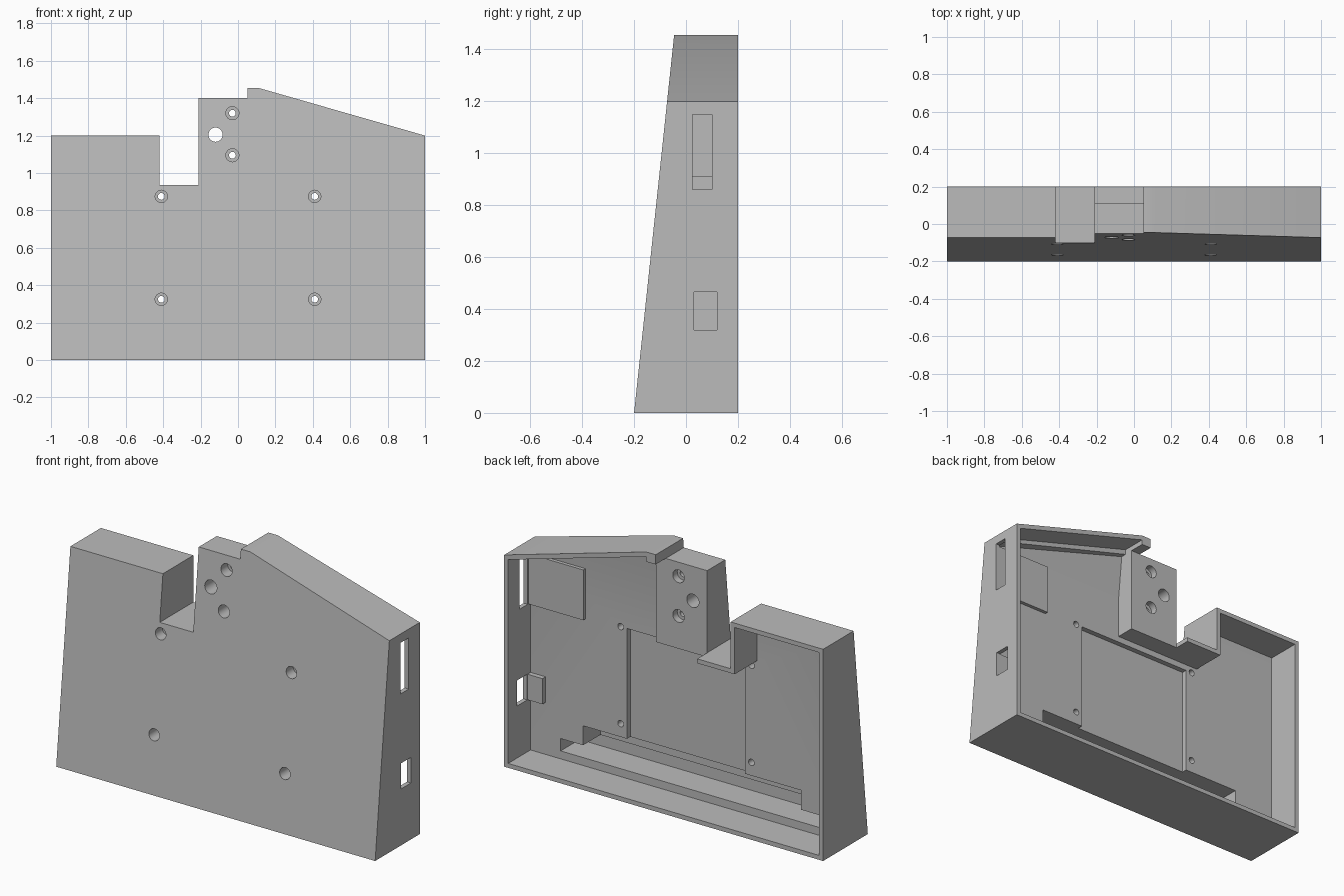
import bpy
import bmesh

default = bpy.data.objects.get("Cube")
if default:
    bpy.data.objects.remove(default, do_unlink=True)

WALL = 0.025     # shell wall
BACK = 0.2       # open rear rim
PANEL = 0.0      # inner face of the front panel
SLOPE = 0.106    # lean of the front face

grey = bpy.data.materials.new("plain grey")
grey.use_nodes = True
colour = (0.5, 0.5, 0.5, 1)
grey.diffuse_color = colour
grey.node_tree.nodes["Principled BSDF"].inputs["Base Color"].default_value = colour


def finish(name, bm):
    bmesh.ops.recalc_face_normals(bm, faces=bm.faces)
    mesh = bpy.data.meshes.new(name)
    bm.to_mesh(mesh)
    bm.free()
    mesh.materials.append(grey)
    obj = bpy.data.objects.new(name, mesh)
    bpy.context.collection.objects.link(obj)
    return obj


def prism(name, outline, y0, y1, lean=0.0, lean_from=0.0):
    """Extrude an x-z outline along y; the y0 end leans back above lean_from."""
    bm = bmesh.new()
    face = bm.faces.new([bm.verts.new((x, y0, z)) for x, z in outline])
    ext = bmesh.ops.extrude_face_region(bm, geom=[face])
    moved = [v for v in ext["geom"] if isinstance(v, bmesh.types.BMVert)]
    bmesh.ops.translate(bm, verts=moved, vec=(0, y1 - y0, 0))
    if lean_from > 0:
        bmesh.ops.bisect_plane(bm, geom=bm.verts[:] + bm.edges[:] + bm.faces[:],
                               plane_co=(0, 0, lean_from), plane_no=(0, 0, 1))
    for v in bm.verts:
        if abs(v.co.y - y0) < 1e-5:
            v.co.y += lean * max(0, v.co.z - lean_from)
    return finish(name, bm)


def box(name, x0, x1, y0, y1, z0, z1):
    return prism(name, [(x0, z0), (x1, z0), (x1, z1), (x0, z1)], y0, y1)


def bore(x, z, radius, y0, y1):
    bpy.ops.mesh.primitive_cylinder_add(
        vertices=32, radius=radius, depth=y1 - y0,
        location=(x, (y0 + y1) / 2, z), rotation=(1.5707963, 0, 0))
    obj = bpy.context.object
    obj.data.materials.append(grey)
    return obj


def cut(target, cutter):
    cutter.hide_render = True
    mod = target.modifiers.new("cut", "BOOLEAN")
    mod.operation = "DIFFERENCE"
    mod.solver = "EXACT"
    mod.object = cutter
    bpy.ops.object.select_all(action="DESELECT")
    bpy.context.view_layer.objects.active = target
    target.select_set(True)
    bpy.ops.object.modifier_apply(modifier=mod.name)
    bpy.data.objects.remove(cutter, do_unlink=True)


# Outer wedge with the notch and the sloping roof
shell = prism("enclosure_shell", [
    (-1, 0), (1, 0), (1, 1.2), (0.11, 1.455), (0.05, 1.455), (0.05, 1.4),
    (-0.21, 1.4), (-0.21, 0.935), (-0.42, 0.935), (-0.42, 1.2), (-1, 1.2)],
    -0.2, BACK, SLOPE)

# Rear cavity, leaving a solid mounting block beside the notch
inner = 1 - WALL
cut(shell, prism("cavity", [
    (-inner, WALL), (inner, WALL), (inner, 1.18), (0.11, 1.428), (0.11, 0.91),
    (-0.445, 0.91), (-0.445, 1.175), (-inner, 1.175)],
    PANEL, 0.3, SLOPE, 1.14))
cut(shell, box("block_relief", -0.2105, 0.12, 0.11, 0.3, 0.9, 1.4))

# Recesses in the inner face of the panel
cut(shell, box("board_recess", -0.37, 0.37, -0.03, 0.05, 0.2, 0.875))
cut(shell, box("upper_slot", -0.72, 0.645, -0.155, 0.05, 0.1, 0.25))
cut(shell, box("lower_slot", -0.85, 0.786, -0.17, 0.05, 0.07, 0.14))

# Counterbored screw holes through the panel
for x in (-0.41, 0.41):
    for z in (0.325, 0.875):
        cut(shell, bore(x, z, 0.033, -0.4, -0.045))
        cut(shell, bore(x, z, 0.018, -0.3, 0.15))

# Holes through the mounting block
for z in (1.095, 1.32):
    cut(shell, bore(-0.03, z, 0.035, -0.4, 0.0))
    cut(shell, bore(-0.03, z, 0.036, 0.07, 0.3))
    cut(shell, bore(-0.03, z, 0.018, -0.3, 0.25))
cut(shell, bore(-0.12, 1.205, 0.038, -0.3, 0.3))

# Port windows in the left wall
cut(shell, box("tall_window", 0.96, 1.1, 0.025, 0.1, 0.86, 1.15))
cut(shell, box("small_window", 0.96, 1.1, 0.03, 0.12, 0.32, 0.465))

# Raised pads beside the windows and a ledge under the roof
parts = [
    shell,
    box("tall_window_pad", 0.63, 0.98, -0.02, 0.02, 0.86, 1.145),
    box("small_window_pad", 0.88, 0.98, -0.02, 0.028, 0.32, 0.465),
    prism("roof_ledge", [(0.105, 1.435), (0.98, 1.185), (0.98, 1.155), (0.105, 1.4)],
          -0.02, 0.06),
]

for obj in parts:
    bpy.ops.object.select_all(action="DESELECT")
    bpy.context.view_layer.objects.active = obj
    obj.select_set(True)
    bpy.ops.object.shade_smooth_by_angle(angle=0.5)
